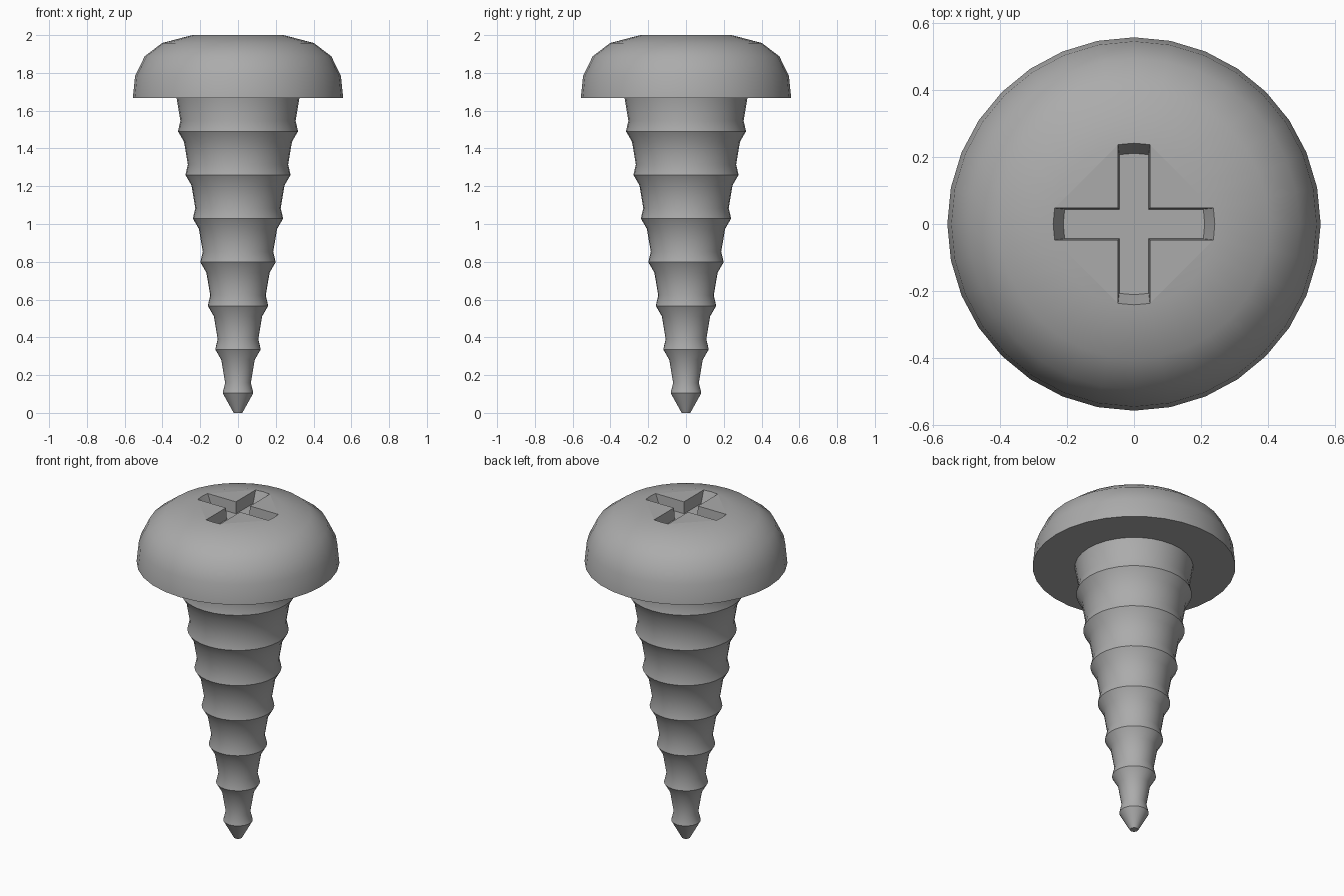
import bpy, bmesh, math

if "Cube" in bpy.data.objects:
    bpy.data.objects.remove(bpy.data.objects["Cube"])

SIDES = 32


def finish(bm, name):
    bmesh.ops.recalc_face_normals(bm, faces=bm.faces)
    mesh = bpy.data.meshes.new(name)
    bm.to_mesh(mesh)
    bm.free()
    obj = bpy.data.objects.new(name, mesh)
    bpy.context.collection.objects.link(obj)
    return obj


def loft(rings, name):
    """Skin a stack of point loops and cap both ends."""
    bm = bmesh.new()
    loops = [[bm.verts.new(p) for p in ring] for ring in rings]
    n = len(loops[0])
    for a, b in zip(loops, loops[1:]):
        for i in range(n):
            j = (i + 1) % n
            bm.faces.new((a[i], a[j], b[j], b[i]))
    bm.faces.new(loops[0])
    bm.faces.new(loops[-1])
    return finish(bm, name)


def circle(r, z):
    return [(r * math.cos(2 * math.pi * i / SIDES),
             r * math.sin(2 * math.pi * i / SIDES), z) for i in range(SIDES)]


def cross(length, half, z):
    """Plus-shaped outline, one arm per quarter turn."""
    pts = []
    for k in range(4):
        c, s = round(math.cos(k * math.pi / 2)), round(math.sin(k * math.pi / 2))
        for x, y in ((half, -half), (length, -half), (length + 0.004, 0), (length, half)):
            pts.append((x * c - y * s, x * s + y * c, z))
    return pts


# Tapered shank: tip, then seven thread ridges with grooves between
profile = [(0.023, 0.0)]
for i in range(7):
    r, z = 0.081 + 0.0395 * i, 0.105 + 0.231 * i
    if i > 0:
        profile.append((r - 0.032, z - 0.055))
    profile.append((r, z))
    profile.append((r - 0.013, z + 0.055))
profile.append((0.325, 1.666))

# Domed pan head
profile += [(0.557, 1.666), (0.545, 1.783), (0.494, 1.888), (0.402, 1.958), (0.242, 2.0)]
screw = loft([circle(r, z) for r, z in profile], "screw_body")

# Dark grey finish
dark_grey = bpy.data.materials.new("dark_grey")
dark_grey.diffuse_color = (0.41, 0.41, 0.41, 1.0)
dark_grey.use_nodes = True
dark_grey.node_tree.nodes["Principled BSDF"].inputs["Base Color"].default_value = dark_grey.diffuse_color
screw.data.materials.append(dark_grey)

# Cross-shaped driver slot with sloping ends
slope = 0.03 / 0.07
cutter = loft([cross(0.207, 0.044, 1.93),
               cross(0.207 + slope * 0.12, 0.044 + 0.05 * 0.12, 2.05)], "slot_cutter")
cutter.data.materials.append(dark_grey)
cutter.hide_render = True

cut = screw.modifiers.new("driver_slot", 'BOOLEAN')
cut.operation = 'DIFFERENCE'
cut.solver = 'EXACT'
cut.object = cutter
bpy.context.view_layer.objects.active = screw
bpy.ops.object.select_all(action='DESELECT')
screw.select_set(True)
bpy.ops.object.modifier_apply(modifier=cut.name)
bpy.data.objects.remove(cutter)

# Smooth sides, crisp thread crests and rim
bpy.ops.object.shade_smooth_by_angle(angle=math.radians(32))
